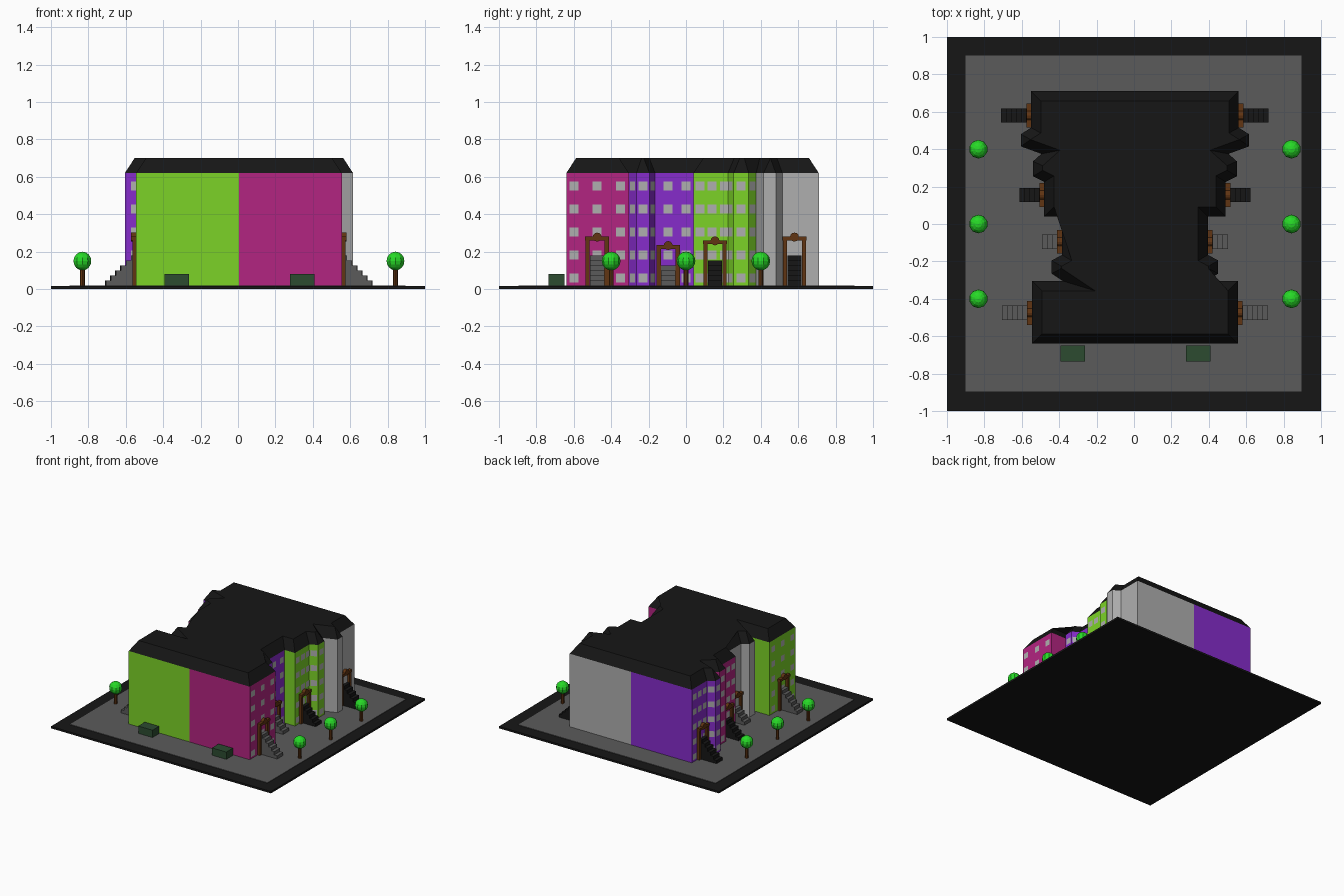
import bpy, bmesh, math
from mathutils import Vector

if "Cube" in bpy.data.objects:
    bpy.data.objects.remove(bpy.data.objects["Cube"])

CX, BASE, EAVES, TOP = 0.005, 0.02, 0.62, 0.70


def mat(name, r, g, b):
    m = bpy.data.materials.new(name)
    m.diffuse_color = (r, g, b, 1)
    m.use_nodes = True
    m.node_tree.nodes["Principled BSDF"].inputs["Base Color"].default_value = m.diffuse_color
    return m


MAGENTA = mat("magenta", 0.45, 0.018, 0.22)
GREEN = mat("lime", 0.20, 0.65, 0.02)
PURPLE = mat("purple", 0.24, 0.025, 0.60)
GREY = mat("pale_grey", 0.43, 0.43, 0.43)
BLACK = mat("black", 0.008, 0.008, 0.008)
PAVING = mat("paving", 0.105, 0.105, 0.105)
BROWN = mat("brown", 0.12, 0.035, 0.006)
LEAF = mat("leaf", 0.02, 0.70, 0.02)
BOX = mat("dark_green", 0.025, 0.07, 0.03)


def finish(name, bm, material):
    mesh = bpy.data.meshes.new(name)
    bm.to_mesh(mesh)
    bm.free()
    mesh.materials.append(material)
    ob = bpy.data.objects.new(name, mesh)
    bpy.context.collection.objects.link(ob)
    return ob


def add_box(bm, x0, x1, y0, y1, z0, z1):
    vs = bmesh.ops.create_cube(bm, size=1)["verts"]
    for v in vs:
        v.co = Vector(((x0 + x1) / 2 + v.co.x * (x1 - x0),
                       (y0 + y1) / 2 + v.co.y * (y1 - y0),
                       (z0 + z1) / 2 + v.co.z * (z1 - z0)))


def box(name, material, *dims):
    bm = bmesh.new()
    add_box(bm, *dims)
    return finish(name, bm, material)


def place(bm, side):
    """Mirror right-hand geometry to the given side of the block."""
    for v in bm.verts:
        v.co.x = CX + side * v.co.x
    if side < 0:
        bmesh.ops.reverse_faces(bm, faces=bm.faces[:])


# Plan of each house on the right-hand side, front to back
PLANS = [
    [(0, -.64), (.55, -.64), (.55, -.305), (.385, -.305)],
    [(.385, -.305), (.445, -.265), (.445, -.195), (.39, -.165), (.39, .04)],
    [(.39, .04), (.485, .04), (.485, .225), (.545, .255), (.545, .335), (.50, .375)],
    [(.50, .375), (.61, .415), (.61, .48), (.555, .515), (.555, .71), (0, .71)],
]
# Windows: (wall segment index, centres along y, or None for one in the middle)
WINDOWS = [
    [(1, (-.60, -.475, -.35))],
    [(0, None), (1, None), (2, None), (3, (-.095, 0.0))],
    [(1, (.075, .14, .205)), (2, None), (3, None), (4, None)],
    [(0, None), (1, None), (2, None), (3, (.545, .61, .675))],
]
# Doors: wall x, door y, number of steps, lintel height, stair colour
DOORS = [(.55, -.475, 6, .28, PAVING), (.39, -.095, 4, .235, PAVING),
         (.485, .155, 5, .26, BLACK), (.555, .58, 6, .28, BLACK)]
COLOURS = {1: (MAGENTA, PURPLE, GREEN, GREY), -1: (GREEN, GREY, MAGENTA, PURPLE)}


def walls(name, plan, material, side):
    bm = bmesh.new()
    cols = [(bm.verts.new((x, y, BASE)), bm.verts.new((x, y, EAVES))) for x, y in plan]
    for a, b in zip(cols, cols[1:]):
        bm.faces.new((a[0], b[0], b[1], a[1]))
    place(bm, side)
    finish(name, bm, material)


def windows(name, plan, rows, side):
    bm = bmesh.new()
    for seg, centres in rows:
        a, b = Vector(plan[seg]), Vector(plan[seg + 1])
        d = (b - a).normalized()
        out = Vector((d.y, -d.x)) * 0.002
        mids = [(a + b) / 2] if centres is None else [Vector((a.x, y)) for y in centres]
        for m in mids:
            p, q = m - d * .024 + out, m + d * .024 + out
            for z in (.06, .183, .305, .428, .55):
                bm.faces.new([bm.verts.new(c) for c in (
                    (p.x, p.y, z - .024), (q.x, q.y, z - .024),
                    (q.x, q.y, z + .024), (p.x, p.y, z + .024))])
    place(bm, side)
    finish(name, bm, GREY)


def entrance(tag, x, y, steps, top, stair_mat, side):
    # stairs: stacked blocks rising to the wall
    bm = bmesh.new()
    t = .0267
    for i in range(steps):
        add_box(bm, x + i * t, x + (i + 1) * t, y - .038, y + .038,
                BASE, BASE + (steps - i) * t)
    place(bm, side)
    finish("stairs_" + tag, bm, stair_mat)
    # door frame: two posts, lintel and round crest
    bm = bmesh.new()
    for s in (-1, 1):
        add_box(bm, x, x + .02, y + s * .051 - .011, y + s * .051 + .011, BASE, top)
    add_box(bm, x, x + .026, y - .064, y + .064, top - .02, top)
    r = bmesh.ops.create_cone(bm, cap_ends=True, segments=12, radius1=.024,
                              radius2=.024, depth=.026)["verts"]
    for v in r:
        v.co = Vector((x + .013 + v.co.z, y + v.co.x, top - .002 + v.co.y))
    bmesh.ops.recalc_face_normals(bm, faces=bm.faces[:])
    place(bm, side)
    finish("door_frame_" + tag, bm, BROWN)


# Ground slab and paving
box("road_slab", BLACK, -1, 1, -1, 1, 0, .016)
box("pavement", PAVING, -.9, .895, -.895, .9, .01, BASE)

# Terraced houses on both sides
for side in (1, -1):
    for i, plan in enumerate(PLANS):
        tag = f"{'right' if side > 0 else 'left'}_{i + 1}"
        walls("house_walls_" + tag, plan, COLOURS[side][i], side)
        windows("windows_" + tag, plan, WINDOWS[i], side)
        entrance(tag, *DOORS[i], side)

# Mansard roof: the whole outline, mitred inward to a flat top
right = [p for plan in PLANS for p in plan[1:]][:-1]
outline = [Vector(p) for p in right] + [Vector((-x, y)) for x, y in reversed(right)]


def inset(pts, dist):
    res = []
    for i, p in enumerate(pts):
        d1 = (p - pts[i - 1]).normalized()
        d2 = (pts[(i + 1) % len(pts)] - p).normalized()
        n1, n2 = Vector((-d1.y, d1.x)), Vector((-d2.y, d2.x))
        res.append(p + (n1 + n2) * dist / (1 + n1.dot(n2)))
    return res


bm = bmesh.new()
low = [bm.verts.new((p.x + CX, p.y, EAVES)) for p in outline]
high = [bm.verts.new((p.x + CX, p.y, TOP)) for p in inset(outline, .052)]
n = len(low)
for i in range(n):
    j = (i + 1) % n
    bm.faces.new((low[i], low[j], high[j], high[i]))
cap = bm.faces.new(high)
bmesh.ops.triangulate(bm, faces=[cap])
finish("mansard_roof", bm, BLACK)

# Street trees and planter boxes
for side in (1, -1):
    label = "right" if side > 0 else "left"
    for k, y in enumerate((-.4, 0, .4)):
        bm = bmesh.new()
        vs = bmesh.ops.create_cone(bm, cap_ends=True, segments=8, radius1=.013,
                                   radius2=.013, depth=.1)["verts"]
        bmesh.ops.translate(bm, verts=vs, vec=(CX + side * .837, y, .07))
        finish(f"tree_trunk_{label}_{k + 1}", bm, BROWN)
        bm = bmesh.new()
        vs = bmesh.ops.create_uvsphere(bm, u_segments=10, v_segments=8, radius=.05)["verts"]
        bmesh.ops.translate(bm, verts=vs, vec=(CX + side * .837, y, .15))
        finish(f"tree_crown_{label}_{k + 1}", bm, LEAF)
    x = CX + side * .335 + .003
    box("planter_" + label, BOX, x - .065, x + .065, -.735, -.65, BASE, .08)
